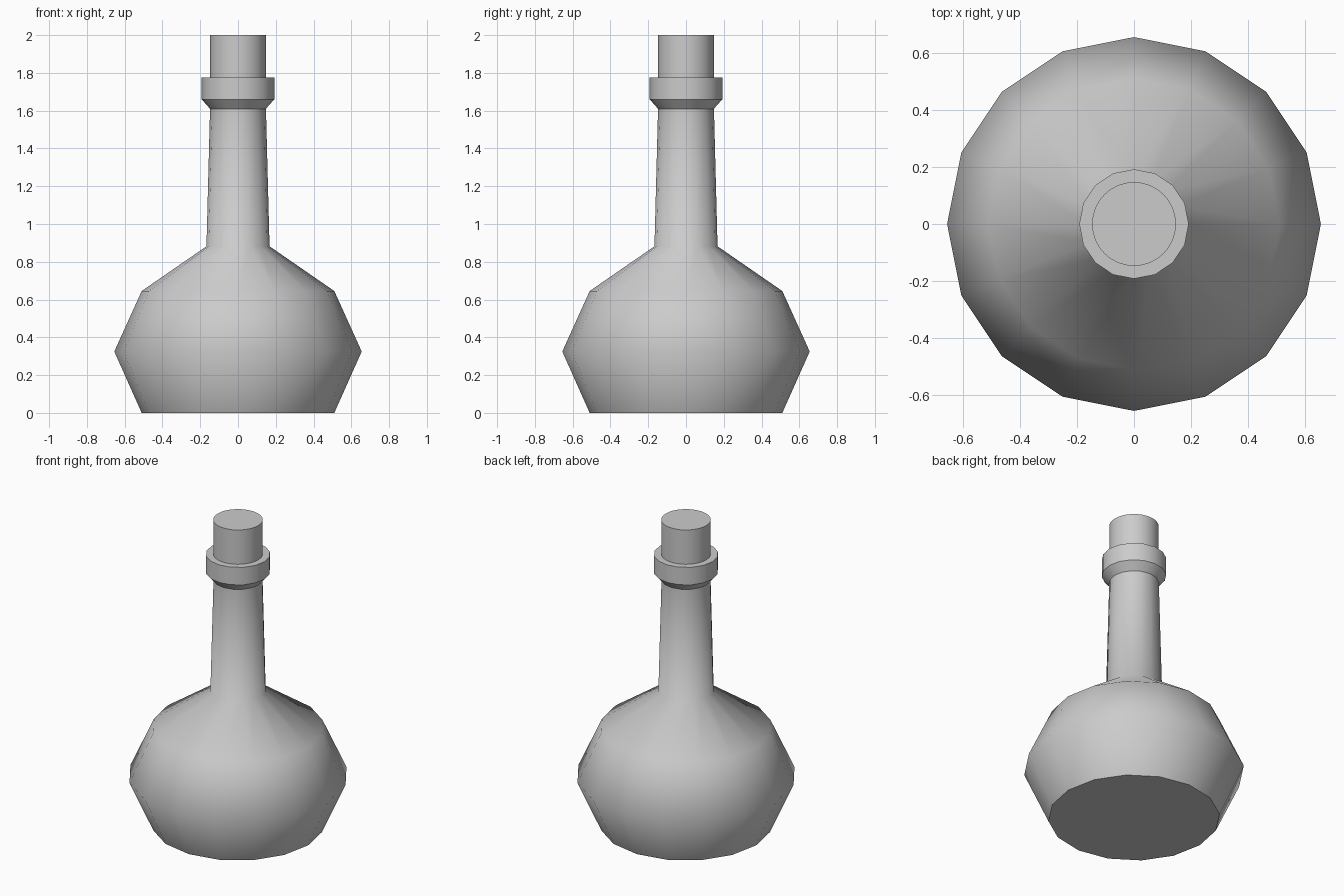
import bpy
import bmesh
import math
from mathutils import Matrix

default_cube = bpy.data.objects.get("Cube")
if default_cube:
    bpy.data.objects.remove(default_cube, do_unlink=True)


def make_material(name, colour):
    mat = bpy.data.materials.new(name)
    mat.use_nodes = True
    mat.diffuse_color = colour
    mat.node_tree.nodes["Principled BSDF"].inputs["Base Color"].default_value = colour
    return mat


def lathe(name, profile, sides, mat, smooth_angle):
    """Spin a (radius, height) profile around z and cap both ends."""
    bm = bmesh.new()
    verts = [bm.verts.new((r, 0, z)) for r, z in profile]
    edges = [bm.edges.new(pair) for pair in zip(verts, verts[1:])]
    bmesh.ops.spin(bm, geom=verts + edges, cent=(0, 0, 0), axis=(0, 0, 1),
                   angle=math.tau, steps=sides, use_merge=True)
    bmesh.ops.remove_doubles(bm, verts=bm.verts, dist=0.0005)
    bmesh.ops.holes_fill(bm, edges=[e for e in bm.edges if e.is_boundary], sides=0)
    bmesh.ops.recalc_face_normals(bm, faces=bm.faces)
    mesh = bpy.data.meshes.new(name)
    bm.to_mesh(mesh)
    bm.free()
    mesh.materials.append(mat)
    obj = bpy.data.objects.new(name, mesh)
    bpy.context.collection.objects.link(obj)
    bpy.ops.object.select_all(action="DESELECT")
    obj.select_set(True)
    bpy.context.view_layer.objects.active = obj
    bpy.ops.object.shade_smooth_by_angle(angle=math.radians(smooth_angle))
    return obj


grey = make_material("plain grey", (0.6, 0.6, 0.6, 1))

# Round belly, shoulder and slightly tapered neck
lathe("bottle_body", [(0.51, 0), (0.655, 0.325), (0.51, 0.645),
                      (0.167, 0.882), (0.148, 1.61)], 16, grey, 60)

# Collar with a chamfered underside
lathe("neck_collar", [(0.148, 1.61), (0.192, 1.66), (0.192, 1.775)], 16, grey, 30)

# Stopper set into the collar
lathe("stopper", [(0.147, 1.7), (0.147, 2.0)], 32, grey, 30)
